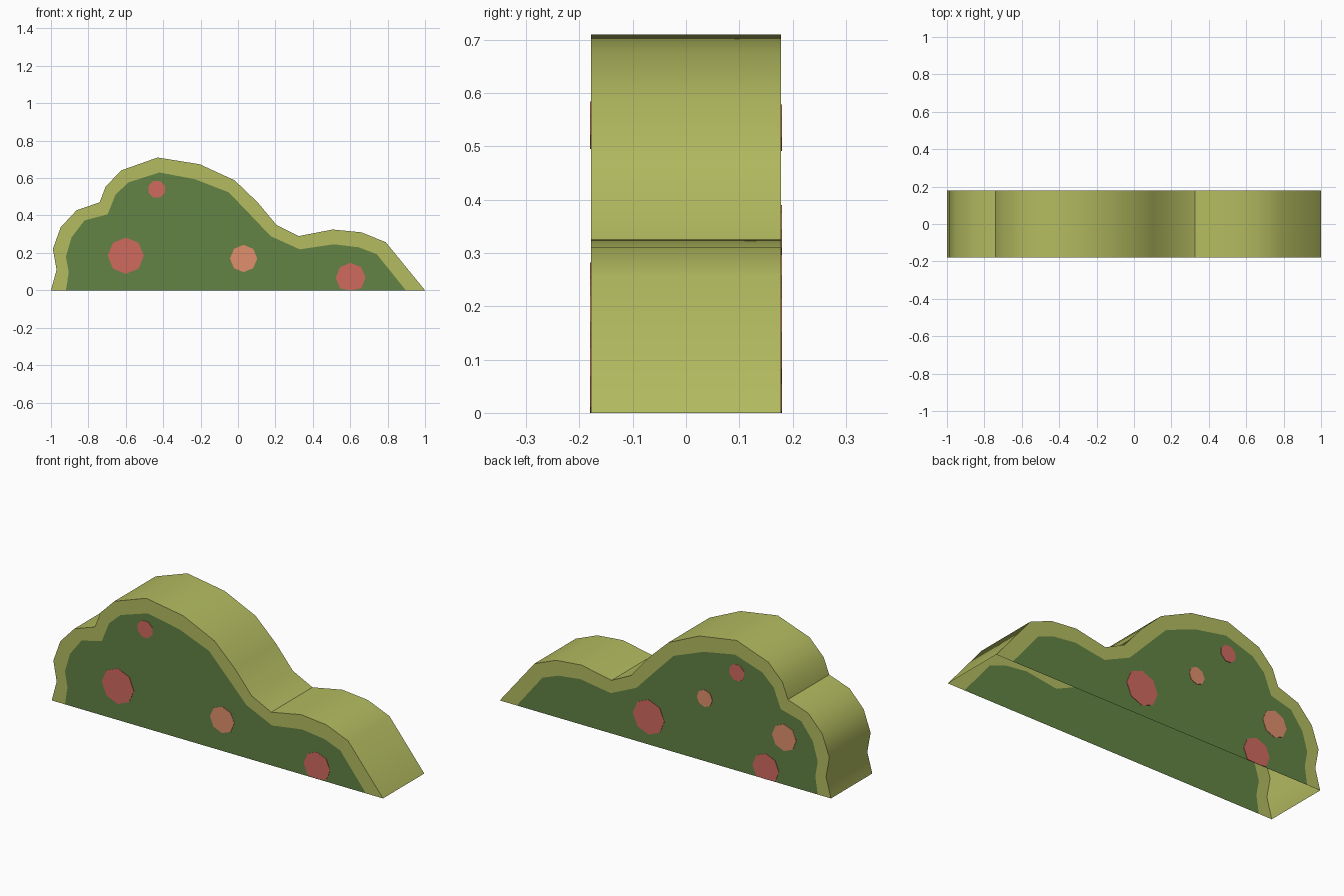
import bpy, bmesh, math

if "Cube" in bpy.data.objects:
    bpy.data.objects.remove(bpy.data.objects["Cube"])

HALF = 0.178       # half thickness of the bush
PLATE = 0.002      # how far the painted spots stand off the panels


def material(name, rgb):
    """Flat material from 0-255 sRGB, stored as linear values."""
    m = bpy.data.materials.new(name)
    lin = [((c / 255 + 0.055) / 1.055) ** 2.4 for c in rgb]
    m.diffuse_color = (*lin, 1)
    m.use_nodes = True
    m.node_tree.nodes["Principled BSDF"].inputs["Base Color"].default_value = m.diffuse_color
    return m


OLIVE = material("olive_rim", (180, 188, 96))
GREEN = material("leaf_green", (98, 131, 67))
RED = material("red_spot", (208, 106, 95))
ORANGE = material("orange_spot", (224, 143, 108))


def finish(bm, name, mats):
    mesh = bpy.data.meshes.new(name)
    bm.to_mesh(mesh)
    bm.free()
    for m in mats:
        mesh.materials.append(m)
    obj = bpy.data.objects.new(name, mesh)
    bpy.context.collection.objects.link(obj)
    return obj


# Bush silhouette and the matching edge of the painted green area (x, z)
OUTER = [(-1, 0), (-.97, .11), (-.99, .22), (-.948, .337), (-.863, .428),
         (-.74, .47), (-.707, .556), (-.622, .642), (-.43, .71),
         (-.205, .674), (-.018, .588), (.105, .47), (.207, .348),
         (.325, .29), (.506, .325), (.66, .31), (.79, .257), (1, 0)]
INNER = [(-.92, 0), (-.905, .096), (-.92, .18), (-.89, .283), (-.82, .374),
         (-.697, .406), (-.654, .513), (-.585, .577), (-.42, .63),
         (-.23, .594), (-.05, .524), (.06, .41), (.175, .289),
         (.33, .219), (.512, .246), (.645, .23), (.742, .193), (.897, 0)]

# Hollow bush shell, open underneath
bm = bmesh.new()
rims = []
for y in (-HALF, HALF):
    out = [bm.verts.new((x, y, z)) for x, z in OUTER]
    inn = [bm.verts.new((x, y, z)) for x, z in INNER]
    rims.append(out)
    flip = y < 0
    for i in range(len(out) - 1):
        quad = [out[i], out[i + 1], inn[i + 1], inn[i]]
        bm.faces.new(quad if flip else quad[::-1])
    panel = bm.faces.new(inn if flip else inn[::-1])
    panel.material_index = 1
front, back = rims
for i in range(len(front) - 1):
    wall = bm.faces.new((front[i + 1], front[i], back[i], back[i + 1]))
    wall.smooth = True
bush = finish(bm, "bush", [OLIVE, GREEN])
bpy.context.view_layer.objects.active = bush
bush.select_set(True)
bpy.ops.object.shade_smooth_by_angle(angle=math.radians(35))
bush.select_set(False)


def spot(name, x, z, r, side, mat, turn=0.0):
    """Thin octagonal plate on the front (-1) or back (+1), cut off at the ground."""
    bm = bmesh.new()
    rings = []
    for y in (side * HALF, side * (HALF + PLATE)):
        ring = []
        for k in range(8):
            a = k * math.pi / 4 + turn
            ring.append(bm.verts.new((x + r * math.cos(a), y,
                                      max(0, z + r * math.sin(a)))))
        rings.append(ring)
    inner, outer = rings
    bm.faces.new(outer)
    for k in range(8):
        n = (k + 1) % 8
        bm.faces.new((inner[k], inner[n], outer[n], outer[k]))
    bmesh.ops.recalc_face_normals(bm, faces=bm.faces)
    # an open plate can come out inverted: make its face point outwards
    bm.faces.ensure_lookup_table()
    bm.normal_update()
    if bm.faces[0].normal.y * side < 0:
        bmesh.ops.reverse_faces(bm, faces=bm.faces)
    finish(bm, name, [mat])


# Flower spots on the front and the back
T = math.pi / 8
spot("front_spot_large", -.60, .185, .097, -1, RED)
spot("front_spot_top", -.435, .54, .048, -1, RED, T)
spot("front_spot_orange", .03, .17, .073, -1, ORANGE)
spot("front_spot_ground", .602, .067, .08, -1, RED)
spot("back_spot_large", .10, .15, .095, 1, RED)
spot("back_spot_small_orange", -.238, .343, .047, 1, ORANGE)
spot("back_spot_top", -.432, .535, .047, 1, RED, T)
spot("back_spot_orange", -.718, .257, .073, 1, ORANGE)
spot("back_spot_ground", -.607, .06, .08, 1, RED)
